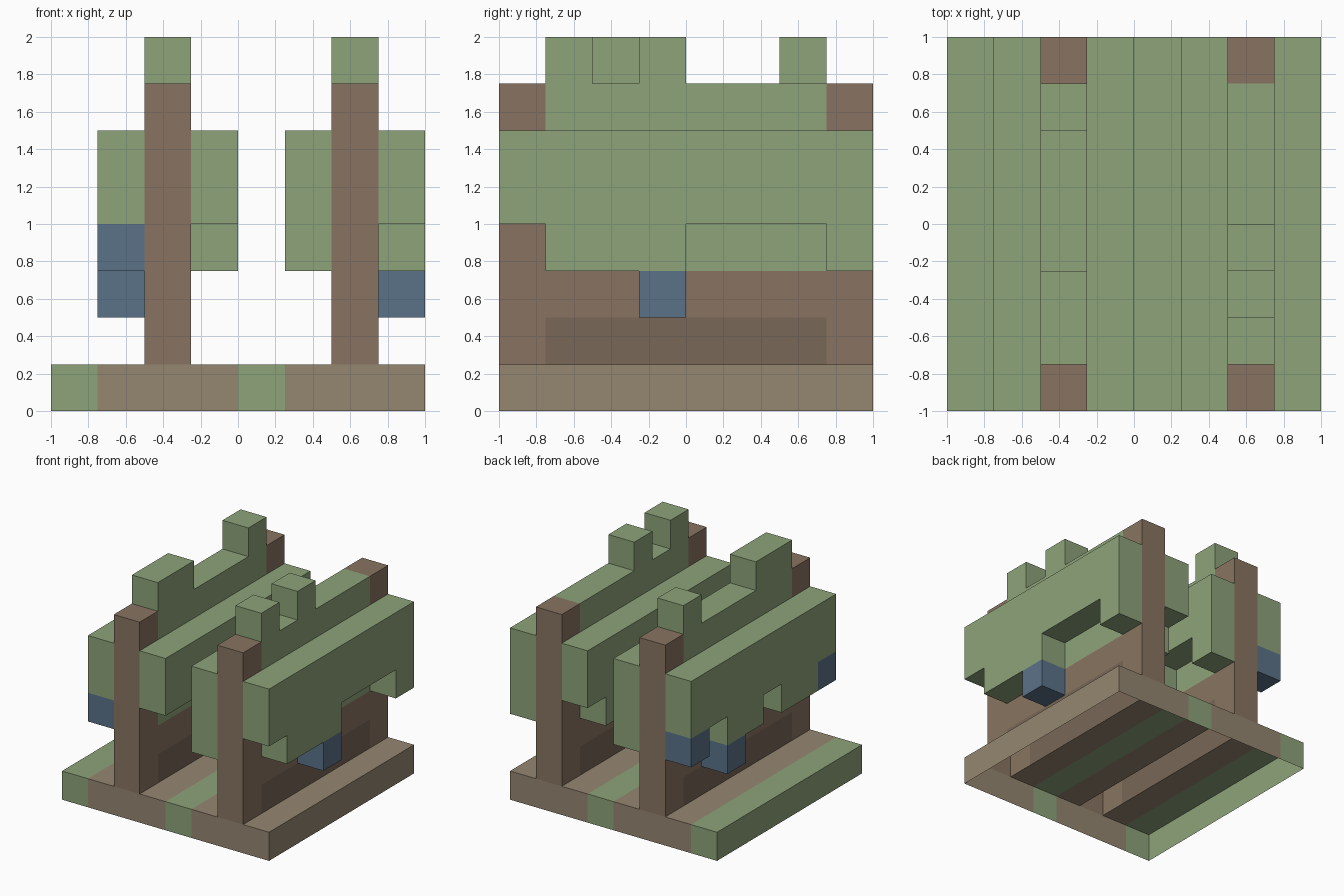
import bpy, bmesh
from mathutils import Vector

if "Cube" in bpy.data.objects:
    bpy.data.objects.remove(bpy.data.objects["Cube"])

U = 0.25          # edge of one cube; the model is an 8 x 8 x 8 cube grid
parts = {}        # part name -> (colour, set of cells)
filled = set()


def add(name, colour, xs, ys, zs):
    """Fill a block of cells for a part; cells already taken are kept."""
    cells = parts.setdefault(name, (colour, set()))[1]
    new = {(x, y, z) for x in xs for y in ys for z in zs} - filled
    cells |= new
    filled.update(new)


LEAF = (0.27, 0.37, 0.195, 1)
WOOD = (0.25, 0.175, 0.12, 1)
DARK = (0.19, 0.135, 0.095, 1)
SOIL = (0.30, 0.24, 0.165, 1)
FRUIT = (0.105, 0.17, 0.25, 1)
ALL, INNER = range(8), range(1, 7)

# Ground slab with two grass strips
add("grass_strips", LEAF, (0, 4), ALL, [0])
add("soil_slab", SOIL, ALL, ALL, [0])

# Two trellis rows: end posts, dark foot, wooden panel, leafy upper part
add("trellis_posts", WOOD, (2, 6), (0, 7), range(1, 7))
add("trellis_foot", DARK, (2, 6), INNER, [1])
add("trellis_panel", WOOD, (2, 6), INNER, [2])
add("leaf_core", LEAF, (2, 6), INNER, range(3, 7))

# Leaf tufts on top of each row
add("leaf_tufts", LEAF, [2], (1, 2, 6), [7])
add("leaf_tufts", LEAF, [6], (1, 3), [7])

# Leaf slabs on both sides of each row, with ragged lower edges
add("leaf_slabs", LEAF, (1, 3, 5, 7), ALL, (4, 5))
hanging = {1: (1, 2, 4, 5), 3: (3, 4, 7), 5: (0, 1, 4, 5, 6), 7: (1, 2, 3, 7)}
for x, ys in hanging.items():
    add("hanging_leaves", LEAF, [x], ys, [3])

# Fruit clusters
add("fruit", FRUIT, [1], (0, 7), [3])
add("fruit", FRUIT, [1], [5], [2])
add("fruit", FRUIT, [7], [3], [2])


def build(name, colour, cells):
    """Mesh the outward faces only; the underside of the slab stays open."""
    bm = bmesh.new()
    for c in sorted(cells):
        for axis in range(3):
            for side in (0, 1):
                n = list(c)
                n[axis] += 2 * side - 1
                if tuple(n) in filled or n[2] < 0:
                    continue
                a, b = (axis + 1) % 3, (axis + 2) % 3
                corners = []
                for da, db in ((0, 0), (1, 0), (1, 1), (0, 1)):
                    p = Vector(c)
                    p[axis] += side
                    p[a] += da
                    p[b] += db
                    corners.append(bm.verts.new((p - Vector((4, 4, 0))) * U))
                bm.faces.new(corners if side else corners[::-1])
    bmesh.ops.remove_doubles(bm, verts=bm.verts, dist=0.001)
    mesh = bpy.data.meshes.new(name)
    bm.to_mesh(mesh)
    bm.free()
    mat = bpy.data.materials.new(name + "_colour")
    mat.diffuse_color = colour
    mat.use_nodes = True
    mat.node_tree.nodes["Principled BSDF"].inputs["Base Color"].default_value = mat.diffuse_color
    mesh.materials.append(mat)
    bpy.context.collection.objects.link(bpy.data.objects.new(name, mesh))


for name, (colour, cells) in parts.items():
    build(name, colour, cells)
